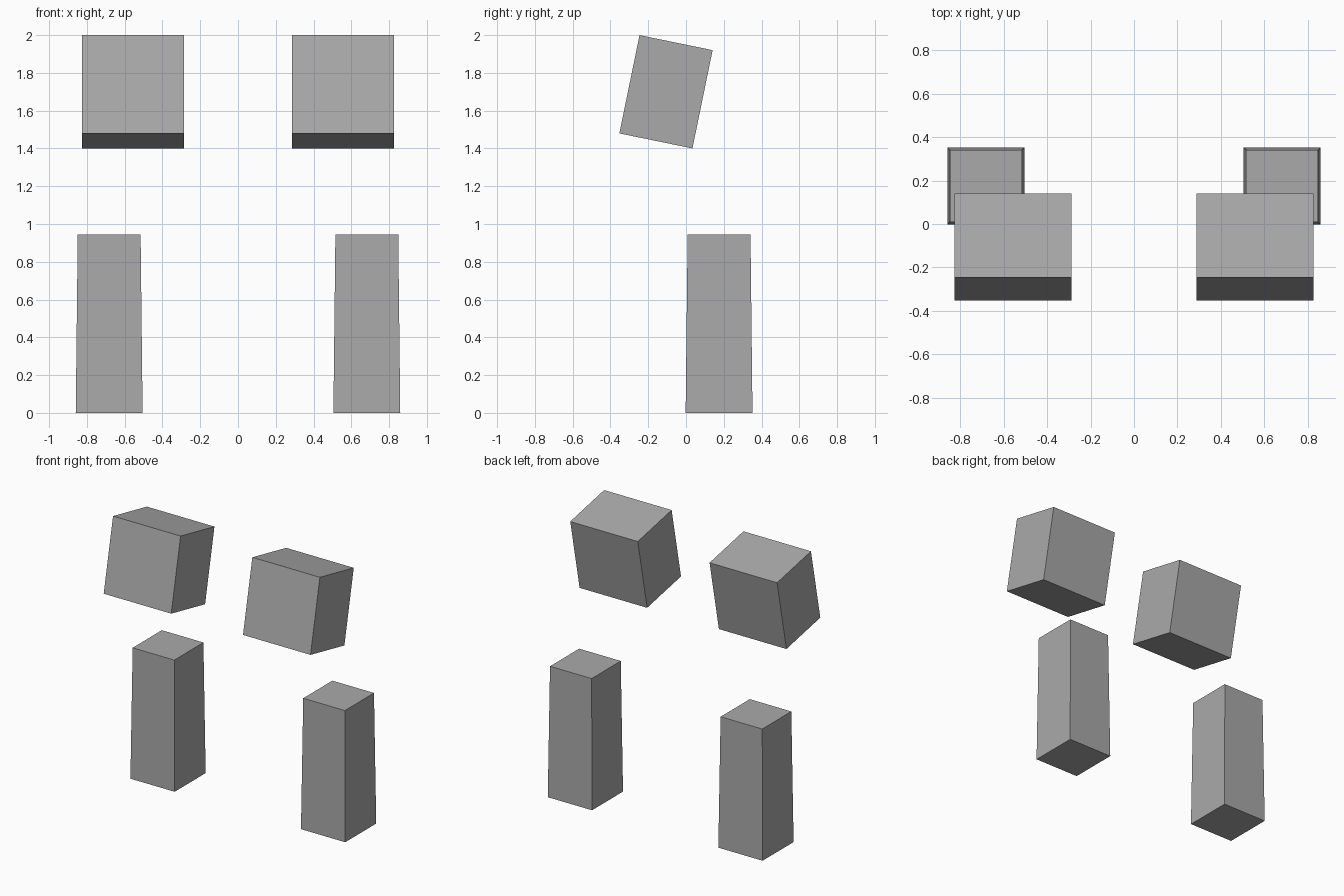
import bpy
import bmesh
import math
from mathutils import Matrix

if "Cube" in bpy.data.objects:
    bpy.data.objects.remove(bpy.data.objects["Cube"])

grey = bpy.data.materials.new("plain grey")
grey.diffuse_color = (0.4, 0.4, 0.4, 1)
grey.use_nodes = True
grey.node_tree.nodes["Principled BSDF"].inputs["Base Color"].default_value = grey.diffuse_color


def add_block(name, size, location, tilt=0.0, top_scale=1.0):
    """Box with an optional tilt about x and a tapered top."""
    bm = bmesh.new()
    bmesh.ops.create_cube(bm, size=1)
    for v in bm.verts:
        if v.co.z > 0:
            v.co.x *= top_scale
            v.co.y *= top_scale
    bmesh.ops.scale(bm, vec=size, verts=bm.verts)
    bmesh.ops.transform(bm, matrix=Matrix.Rotation(tilt, 4, 'X'), verts=bm.verts)
    mesh = bpy.data.meshes.new(name)
    bm.to_mesh(mesh)
    bm.free()
    mesh.materials.append(grey)
    obj = bpy.data.objects.new(name, mesh)
    obj.location = location
    bpy.context.collection.objects.link(obj)


for side, label in ((-1, "left"), (1, "right")):
    # tapered lower post
    add_block(label + "_lower_post", (0.354, 0.354, 0.945),
              (side * 0.682, 0.175, 0.4725), top_scale=0.94)
    # forward-tilted upper block
    add_block(label + "_upper_block", (0.54, 0.395, 0.531),
              (side * 0.557, -0.106, 1.70), tilt=math.radians(-11.6))
